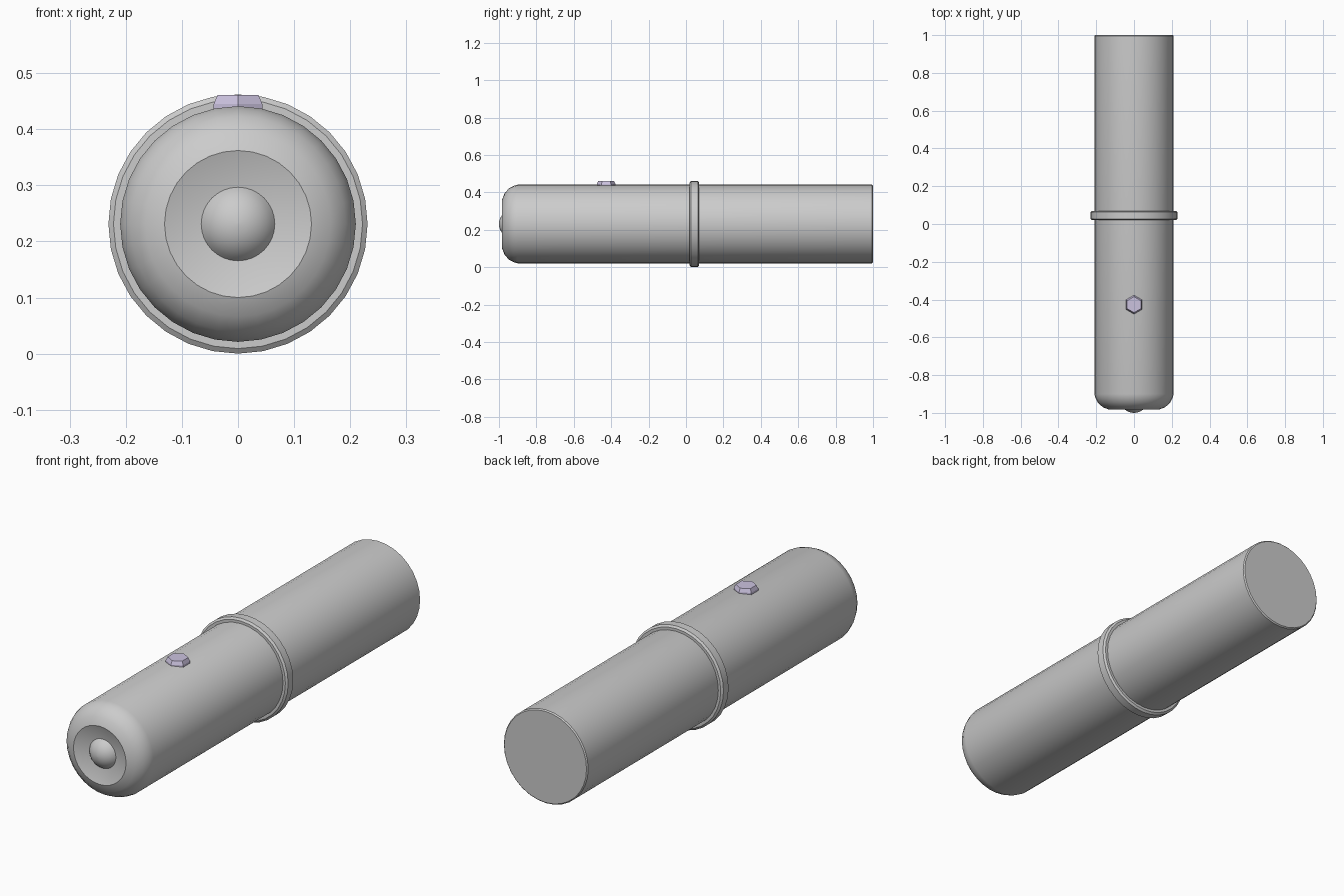
import bpy, math

if "Cube" in bpy.data.objects:
    bpy.data.objects.remove(bpy.data.objects["Cube"])

AXIS_Z = 0.231


def material(name, rgb):
    m = bpy.data.materials.new(name)
    m.use_nodes = True
    m.diffuse_color = (*rgb, 1)
    m.node_tree.nodes["Principled BSDF"].inputs["Base Color"].default_value = (*rgb, 1)
    return m


def build(name, verts, faces, mat, smooth_angle=None):
    me = bpy.data.meshes.new(name)
    me.from_pydata(verts, [], faces)
    me.materials.append(mat)
    ob = bpy.data.objects.new(name, me)
    bpy.context.collection.objects.link(ob)
    if smooth_angle:
        bpy.ops.object.select_all(action="DESELECT")
        ob.select_set(True)
        bpy.context.view_layer.objects.active = ob
        bpy.ops.object.shade_smooth_by_angle(angle=math.radians(smooth_angle))
    return ob


def lathe(name, profile, mat, closed=False, sides=32):
    """Revolve (radius, y) points, listed front to back, around the long axis."""
    verts, n = [], len(profile)
    for r, y in profile:
        for i in range(sides):
            a = math.tau * i / sides
            verts.append((r * math.cos(a), y, AXIS_Z + r * math.sin(a)))
    faces = []
    for k in range(n if closed else n - 1):
        p, q = k * sides, (k + 1) % n * sides
        for i in range(sides):
            j = (i + 1) % sides
            faces.append((p + i, q + i, q + j, p + j))
    if not closed:
        faces.append(tuple(range(sides)))
        faces.append(tuple(reversed(range((n - 1) * sides, n * sides))))
    return build(name, verts, faces, mat, 30)


grey = material("grey metal", (0.6, 0.6, 0.6))
lilac = material("pale lilac", (0.6, 0.54, 0.74))

# Barrel: dished nose, rounded shoulder, straight tube and bevelled tail
lathe("barrel", [(0.05, -0.962), (0.066, -0.962), (0.131, -0.983), (0.165, -0.97),
                 (0.192, -0.945), (0.204, -0.922), (0.21, -0.9), (0.21, 0.995),
                 (0.205, 1.0)], grey)

# Domed bulb in the nose
bulb_r, dome = 0.076, []
for k in range(7):
    a = math.radians(2 + 10 * k)
    dome.append((bulb_r * math.sin(a), -1 + bulb_r * (1 - math.cos(a))))
lathe("nose_bulb", dome, grey)

# Raised collar around the middle
lathe("collar", [(0.2, 0.02), (0.222, 0.02), (0.231, 0.027), (0.231, 0.063),
                 (0.222, 0.07), (0.2, 0.07)], grey, closed=True)

# Hexagonal push button on top, tapered towards its upper face
rings = [(0.05, 0.42), (0.05, 0.445), (0.042, 0.461)]
verts = [(r * math.sin(math.tau * i / 6), -0.427 + r * math.cos(math.tau * i / 6), z)
         for r, z in rings for i in range(6)]
faces = [(k + i, k + (i + 1) % 6, k + 6 + (i + 1) % 6, k + 6 + i)
         for k in (0, 6) for i in range(6)]
faces = [tuple(reversed(f)) for f in faces]
faces += [tuple(range(6)), tuple(reversed(range(12, 18)))]
build("push_button", verts, faces, lilac)
